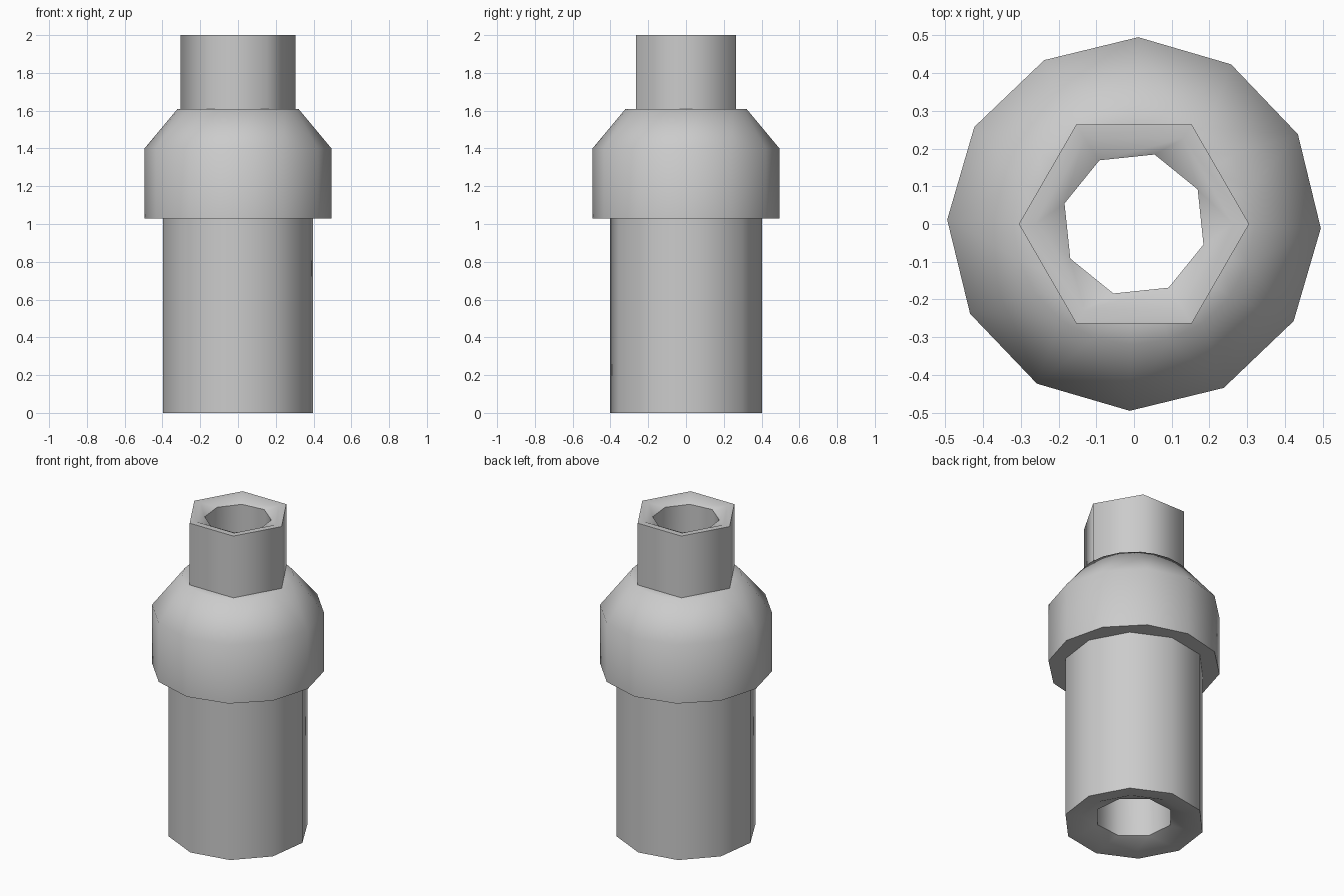
import bpy, bmesh
from math import cos, sin, tau, radians

if "Cube" in bpy.data.objects:
    bpy.data.objects.remove(bpy.data.objects["Cube"])


def ring(bm, radius, z, sides, turn):
    """Polygon ring; returns its vertices and their angles, starting in the first step."""
    step = tau / sides
    start = radians(turn) % step
    angles = [start + i * step for i in range(sides + 1)]
    verts = [bm.verts.new((radius * cos(a), radius * sin(a), z)) for a in angles[:-1]]
    return verts, angles


def skin(bm, a, b):
    """Join two rings, with triangles where their side counts differ."""
    (va, aa), (vb, ab) = a, b
    na, nb = len(va), len(vb)
    if na == nb:
        for i in range(na):
            k = (i + 1) % na
            bm.faces.new((va[i], va[k], vb[k], vb[i]))
        return
    i = j = 0
    while i < na or j < nb:
        if i < na and (j == nb or aa[i + 1] <= ab[j + 1]):
            bm.faces.new((va[i], va[(i + 1) % na], vb[j % nb]))
            i += 1
        else:
            bm.faces.new((va[i % na], vb[(j + 1) % nb], vb[j]))
            j += 1


def lathe(name, profile):
    """Skin a list of (radius, z, sides, turn) rings into a smooth object."""
    bm = bmesh.new()
    rings = [ring(bm, *p) for p in profile]
    for a, b in zip(rings, rings[1:]):
        skin(bm, a, b)
    mesh = bpy.data.meshes.new(name)
    bm.to_mesh(mesh)
    bm.free()
    obj = bpy.data.objects.new(name, mesh)
    bpy.context.collection.objects.link(obj)
    bpy.ops.object.select_all(action='DESELECT')
    obj.select_set(True)
    bpy.context.view_layer.objects.active = obj
    bpy.ops.object.shade_smooth_by_angle(angle=radians(65))


BARREL = (10, 10.5)
COLLAR = (12, -1.3)
HEX = (6, 0)
BORE = (8, 28.5)

# Ten-sided lower barrel with its bottom rim
lathe("lower_barrel", [
    (0.226, 0.04, *BORE), (0.32, 0, *BARREL), (0.405, 0, *BARREL), (0.405, 1.06, *BARREL),
])

# Twelve-sided collar with a sloped shoulder and round top edge
lathe("collar", [
    (0.37, 1.03, *COLLAR), (0.495, 1.03, *COLLAR), (0.495, 1.40, *COLLAR),
    (0.32, 1.61, 20, -1.3), (0.25, 1.61, 20, -1.3),
])

# Hexagonal neck with its top rim
lathe("hex_neck", [
    (0.305, 1.58, *HEX), (0.305, 2.0, *HEX), (0.262, 2.0, *HEX), (0.192, 1.97, *BORE),
])

# Eight-sided bore running through the whole fitting
lathe("bore", [(0.192, 1.97, *BORE), (0.226, 0.04, *BORE)])
